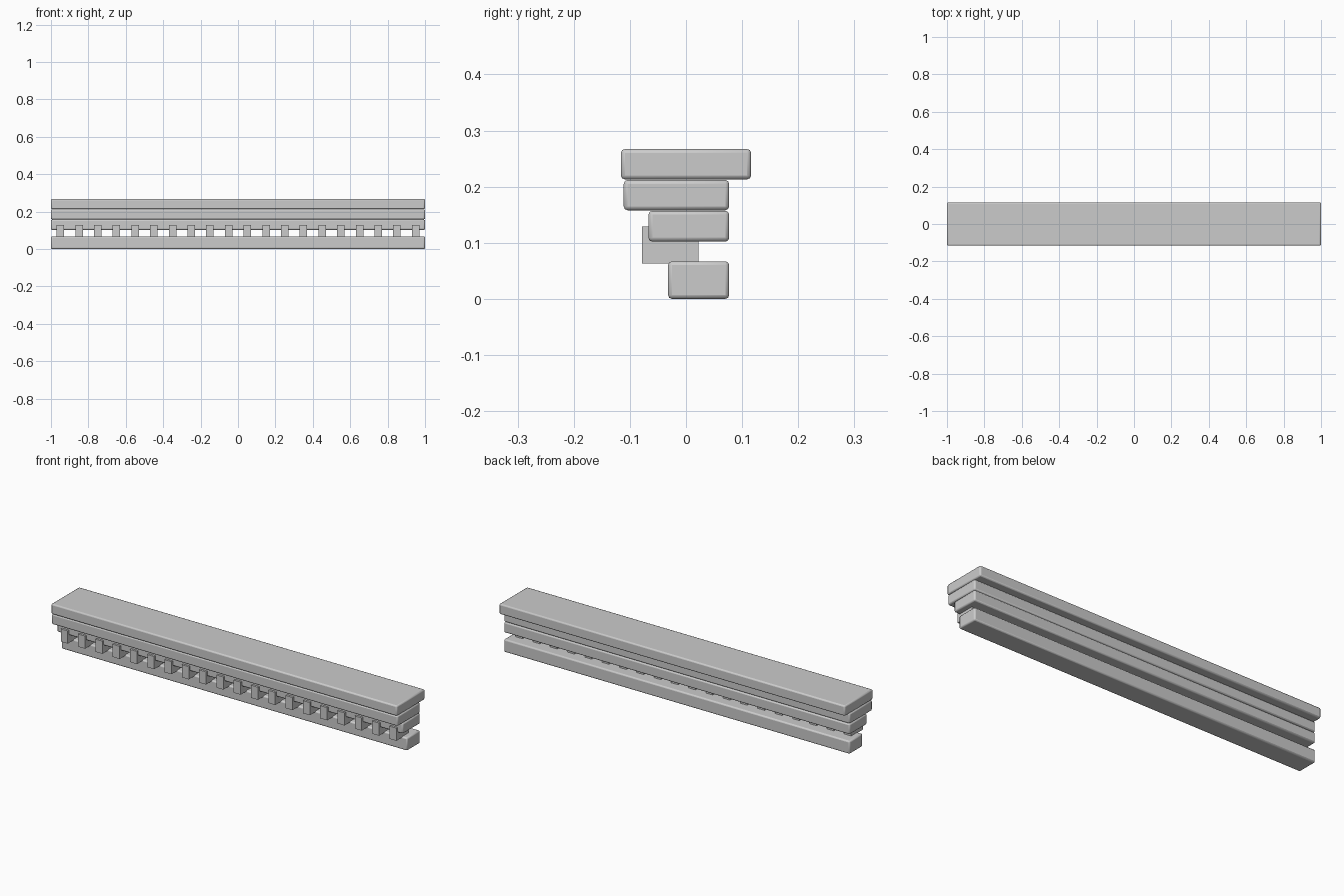
import bpy

if "Cube" in bpy.data.objects:
    bpy.data.objects.remove(bpy.data.objects["Cube"])


def block(name, x, y, z, bevel=0.0):
    """Box from (min, max) ranges, optionally with rounded edges."""
    bpy.ops.mesh.primitive_cube_add(
        size=1, location=[(r[0] + r[1]) / 2 for r in (x, y, z)])
    ob = bpy.context.object
    ob.name = name
    ob.scale = [r[1] - r[0] for r in (x, y, z)]
    bpy.ops.object.transform_apply(location=False, rotation=False, scale=True)
    if bevel:
        mod = ob.modifiers.new("rounded_edges", 'BEVEL')
        mod.width = bevel
        mod.segments = 2
        bpy.ops.object.shade_smooth_by_angle()
    return ob


# Stepped horizontal courses, bottom to top
courses = [
    ("base_course", (-0.032, 0.077), (0.0, 0.067)),
    ("bed_course", (-0.067, 0.077), (0.102, 0.157)),
    ("middle_course", (-0.111, 0.077), (0.158, 0.212)),
    ("top_course", (-0.116, 0.116), (0.213, 0.267)),
]
for name, y, z in courses:
    block(name, (-1, 1), y, z, 0.007)

# Row of dentil blocks
for i in range(20):
    cx = -0.95 + 0.1 * i
    block(f"dentil_{i + 1}", (cx - 0.02, cx + 0.02), (-0.078, 0.022), (0.063, 0.129))
